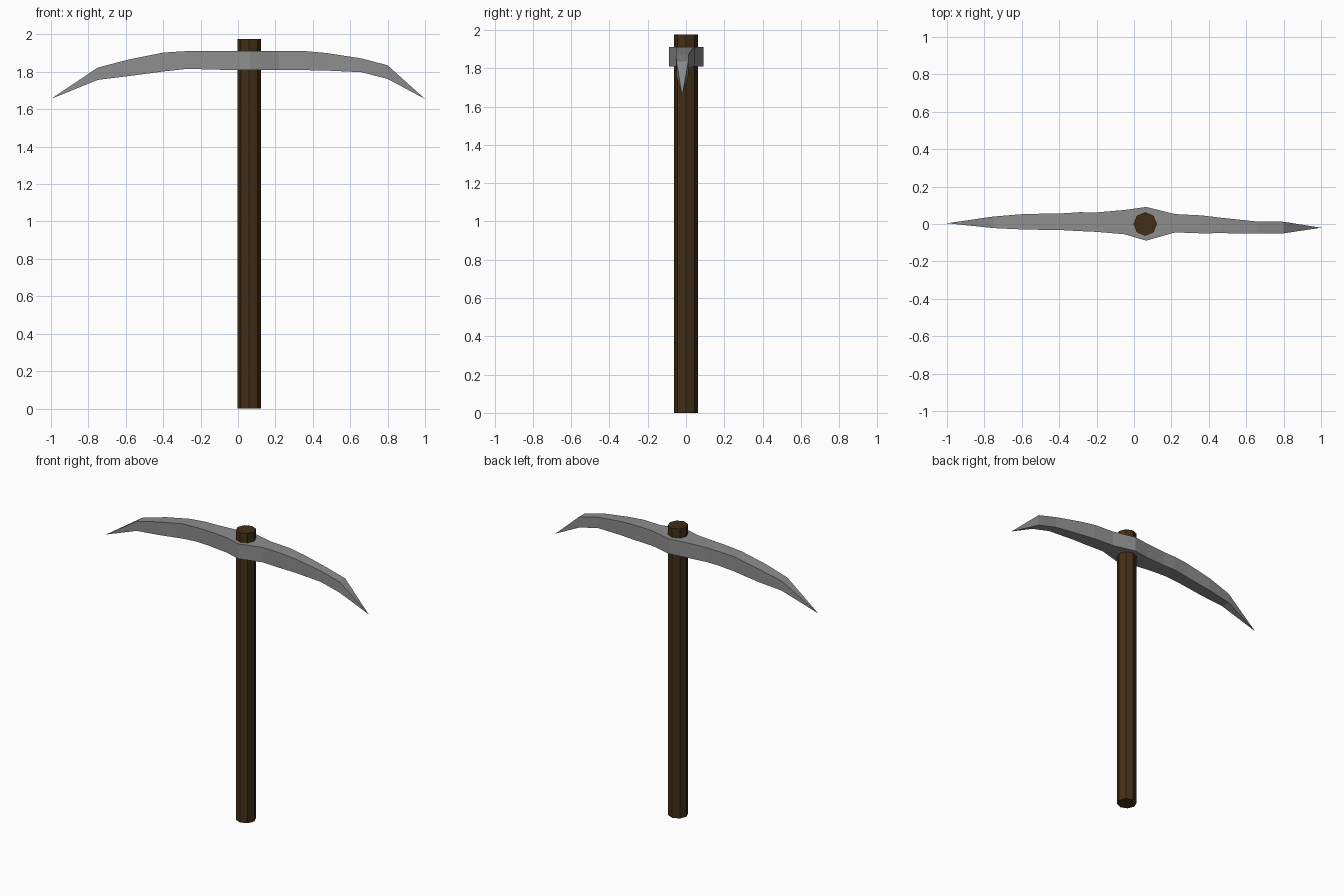
import bpy, bmesh

if "Cube" in bpy.data.objects:
    bpy.data.objects.remove(bpy.data.objects["Cube"])

# Wooden handle: octagonal shaft
bpy.ops.mesh.primitive_cylinder_add(vertices=8, radius=0.063, depth=1.975,
                                    location=(0.06, 0, 1.975 / 2))
handle = bpy.context.object
handle.name = "handle"
wood = bpy.data.materials.new("dark_wood")
wood.diffuse_color = (0.055, 0.028, 0.008, 1)
wood.use_nodes = True
wood.node_tree.nodes["Principled BSDF"].inputs["Base Color"].default_value = wood.diffuse_color
handle.data.materials.append(wood)

# Pick head: rectangular stations (x, front y, back y, bottom z, top z)
stations = [
    (-0.75, -0.022, 0.040, 1.757, 1.823),
    (-0.58, -0.030, 0.054, 1.778, 1.867),
    (-0.40, -0.032, 0.056, 1.802, 1.903),
    (-0.29, -0.038, 0.063, 1.814, 1.910),
    (-0.20, -0.042, 0.062, 1.814, 1.912),
    (-0.05, -0.055, 0.075, 1.810, 1.912),
    (0.065, -0.089, 0.091, 1.810, 1.912),
    (0.22, -0.045, 0.053, 1.810, 1.912),
    (0.36, -0.050, 0.046, 1.809, 1.911),
    (0.47, -0.049, 0.033, 1.807, 1.901),
    (0.66, -0.052, 0.013, 1.798, 1.872),
    (0.80, -0.050, 0.012, 1.762, 1.835),
]
bm = bmesh.new()
rings = [[bm.verts.new(p) for p in
          ((x, a, lo), (x, b, lo), (x, b, hi), (x, a, hi))]
         for x, a, b, lo, hi in stations]
for r, s in zip(rings, rings[1:]):
    for i in range(4):
        j = (i + 1) % 4
        bm.faces.new((r[i], r[j], s[j], s[i]))

# Pointed tips at both ends
for ring, point in ((rings[0], (-1, 0.004, 1.655)), (rings[-1], (1, -0.02, 1.655))):
    tip = bm.verts.new(point)
    for i in range(4):
        bm.faces.new((ring[i], ring[(i + 1) % 4], tip))
bmesh.ops.recalc_face_normals(bm, faces=bm.faces)
mesh = bpy.data.meshes.new("pick_head")
bm.to_mesh(mesh)
bm.free()
head = bpy.data.objects.new("pick_head", mesh)
bpy.context.collection.objects.link(head)
steel = bpy.data.materials.new("grey_steel")
steel.diffuse_color = (0.27, 0.27, 0.27, 1)
steel.use_nodes = True
steel.node_tree.nodes["Principled BSDF"].inputs["Base Color"].default_value = steel.diffuse_color
mesh.materials.append(steel)
